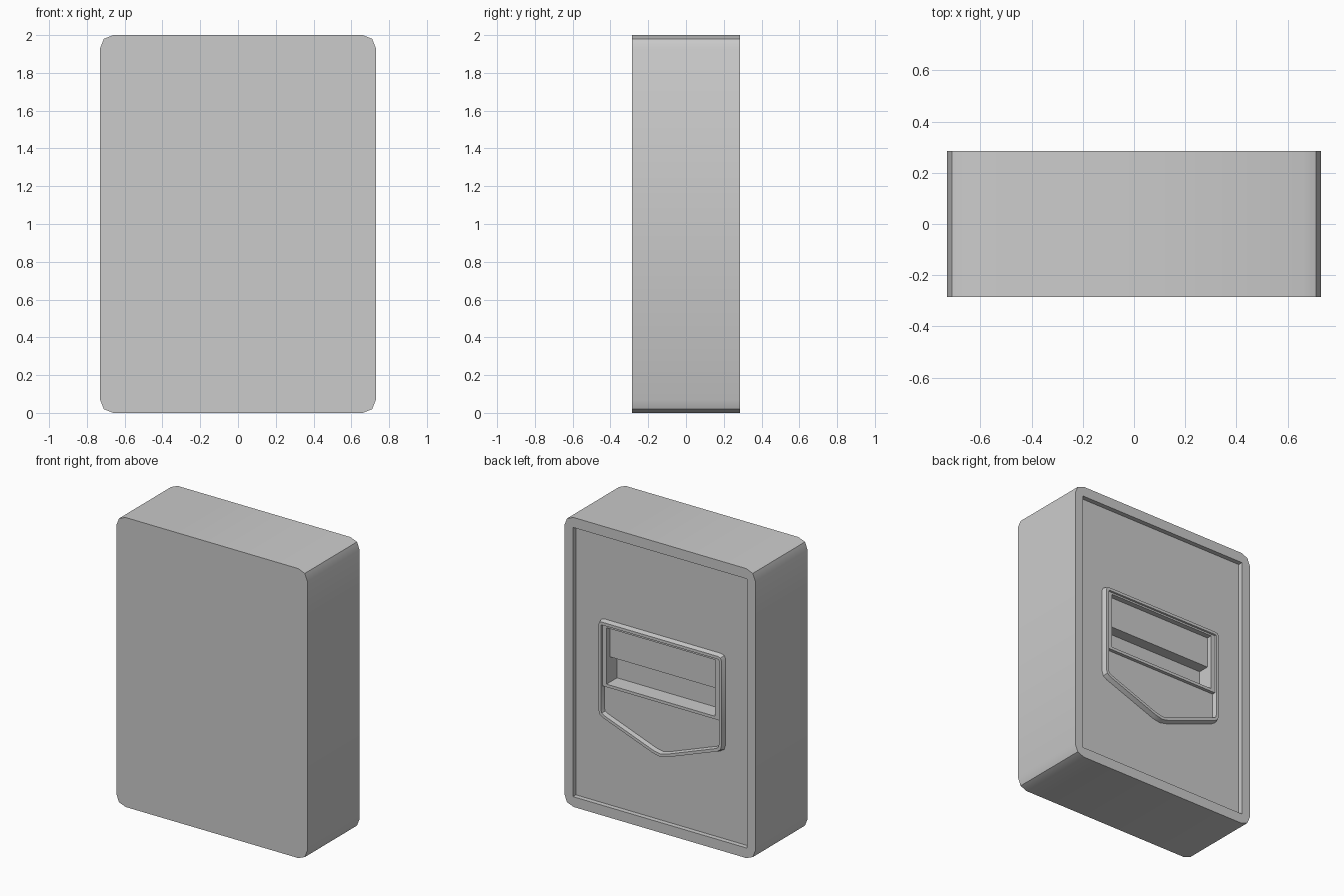
import bpy, bmesh, math
from mathutils import Vector

if "Cube" in bpy.data.objects:
    bpy.data.objects.remove(bpy.data.objects["Cube"])

HALF_Y = 0.285


def finish(name, bm):
    bmesh.ops.recalc_face_normals(bm, faces=bm.faces)
    me = bpy.data.meshes.new(name)
    bm.to_mesh(me)
    bm.free()
    ob = bpy.data.objects.new(name, me)
    bpy.context.collection.objects.link(ob)
    return ob


def loft(name, rings, capped=True):
    """Join equal-length (x, z) outlines, each at its own y; cap, or close into a frame."""
    bm = bmesh.new()
    loops = [[bm.verts.new((x, y, z)) for x, z in pts] for pts, y in rings]
    pairs = list(zip(loops, loops[1:]))
    if not capped:
        pairs.append((loops[-1], loops[0]))
    for a, b in pairs:
        for i in range(len(a)):
            j = (i + 1) % len(a)
            bm.faces.new((a[i], a[j], b[j], b[i]))
    if capped:
        bm.faces.new(loops[0])
        bm.faces.new(loops[-1])
    return finish(name, bm)


def mirrored(half):
    """Complete a counter-clockwise right-hand outline across x = 0."""
    return half + [(-x, z) for x, z in reversed(half) if x > 0]


def rect(w, z0, z1):
    return [(w, z0), (w, z1), (-w, z1), (-w, z0)]


def inset(pts, d):
    """Mitred inward offset of a counter-clockwise outline."""
    out, n = [], len(pts)
    for i in range(n):
        p, a, b = Vector(pts[i]), Vector(pts[i - 1]), Vector(pts[(i + 1) % n])
        e1, e2 = (p - a).normalized(), (b - p).normalized()
        n1, n2 = Vector((-e1.y, e1.x)), Vector((-e2.y, e2.x))
        out.append(tuple(p + (n1 + n2) * d / (1 + n1.dot(n2))))
    return out


def cut(ob, w, z0, z1, y):
    """Cut a box-shaped pocket into the back face, down to depth y."""
    cutter = loft("cutter", [(rect(w, z0, z1), y), (rect(w, z0, z1), 0.4)])
    mod = ob.modifiers.new("pocket", 'BOOLEAN')
    mod.operation, mod.solver, mod.object = 'DIFFERENCE', 'EXACT', cutter
    bpy.context.view_layer.objects.active = ob
    bpy.ops.object.modifier_apply(modifier=mod.name)
    bpy.data.objects.remove(cutter)


# Case with softened corners
case_outline = mirrored([(0.66, 0), (0.71, 0.02), (0.73, 0.07),
                         (0.73, 1.93), (0.71, 1.98), (0.66, 2)])
body = loft("case_body", [(case_outline, -HALF_Y), (case_outline, HALF_Y)])

# Back panel recess, shallow window and deep finger pocket
cut(body, 0.665, 0.07, 1.93, 0.252)
cut(body, 0.415, 0.91, 1.30, 0.238)
cut(body, 0.415, 0.91, 1.085, 0.16)

# Raised five-sided rim around the handle
rim = mirrored([(0, 0.513), (0.06, 0.526), (0.44, 0.667), (0.47, 0.687),
                (0.48, 0.72), (0.48, 1.315), (0.47, 1.337), (0.445, 1.345)])
handle_rim = loft("handle_rim", [(rim, 0.248), (inset(rim, 0.01), HALF_Y),
                                 (inset(rim, 0.03), HALF_Y), (inset(rim, 0.035), 0.248)],
                  capped=False)

# Thin frame around the finger window
frame_out, frame_in = rect(0.446, 0.89, 1.312), rect(0.415, 0.91, 1.30)
window_frame = loft("window_frame", [(frame_out, 0.248), (frame_out, 0.275),
                                     (frame_in, 0.275), (frame_in, 0.248)], capped=False)

for ob in (body, handle_rim, window_frame):
    ob.data.shade_smooth()
    ob.data.set_sharp_from_angle(angle=math.radians(30))
